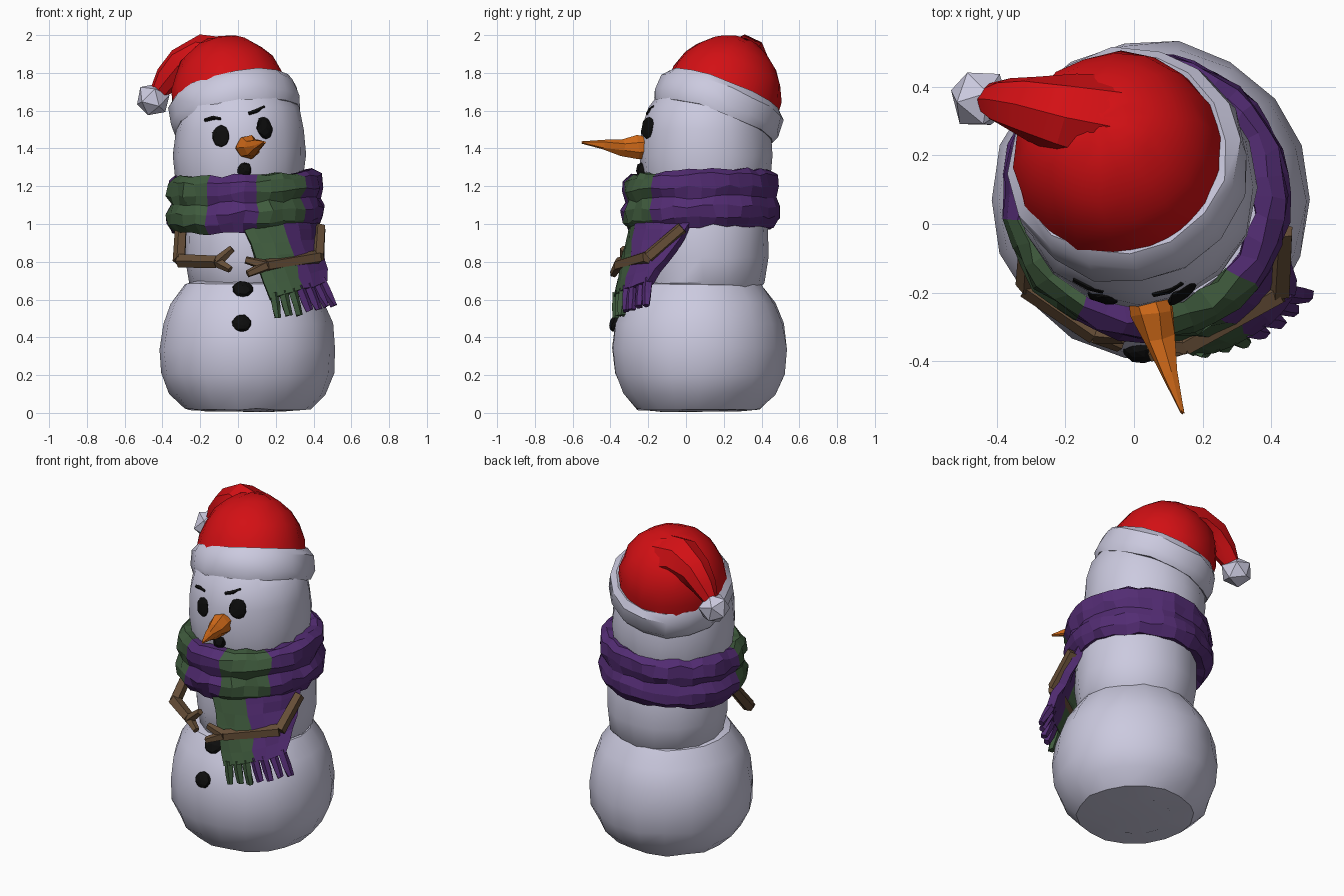
import bpy, bmesh, math, random
from mathutils import Vector, Matrix

if "Cube" in bpy.data.objects:
    bpy.data.objects.remove(bpy.data.objects["Cube"])

random.seed(4)


def material(name, rgb):
    m = bpy.data.materials.new(name)
    m.diffuse_color = (*rgb, 1)
    m.use_nodes = True
    m.node_tree.nodes["Principled BSDF"].inputs["Base Color"].default_value = m.diffuse_color
    return m


SNOW = material("snow_white", (0.60, 0.59, 0.74))
RED = material("hat_red", (0.65, 0.005, 0.007))
PURPLE = material("scarf_purple", (0.085, 0.025, 0.17))
GREEN = material("scarf_green", (0.05, 0.105, 0.047))
BROWN = material("wood_brown", (0.13, 0.075, 0.038))
ORANGE = material("carrot_orange", (0.66, 0.15, 0.01))
BLACK = material("coal_black", (0.004, 0.004, 0.004))


def finish(name, bm, mats, smooth=True):
    bmesh.ops.recalc_face_normals(bm, faces=bm.faces)
    me = bpy.data.meshes.new(name)
    bm.to_mesh(me)
    bm.free()
    ob = bpy.data.objects.new(name, me)
    bpy.context.collection.objects.link(ob)
    for m in mats:
        me.materials.append(m)
    if smooth:
        bpy.ops.object.select_all(action='DESELECT')
        ob.select_set(True)
        bpy.context.view_layer.objects.active = ob
        bpy.ops.object.shade_smooth_by_angle(angle=math.radians(32))
    return ob


def bridge(bm, rings, loop=False):
    n = len(rings[0])
    pairs = list(zip(rings, rings[1:])) + ([(rings[-1], rings[0])] if loop else [])
    for a, b in pairs:
        for i in range(n):
            j = (i + 1) % n
            bm.faces.new((a[i], a[j], b[j], b[i]))
    if not loop:
        bm.faces.new(rings[0])
        bm.faces.new(rings[-1])


def jitter(bm, amount):
    for v in bm.verts:
        v.co += Vector([random.uniform(-amount, amount) for _ in range(3)])


def lathe(bm, profile, matrix, sides, loop=False):
    rings = []
    for r, z in profile:
        rings.append([bm.verts.new(matrix @ Vector((r * math.cos(a), r * math.sin(a), z)))
                      for a in (2 * math.pi * i / sides for i in range(sides))])
    bridge(bm, rings, loop)


def turned(name, profile, matrix, mat, sides=16, loop=False, noise=0.006):
    bm = bmesh.new()
    lathe(bm, profile, matrix, sides, loop)
    jitter(bm, noise)
    return finish(name, bm, [mat])


def tube(name, pts, radii, mat, sides=6, noise=0.0, smooth=False):
    bm = bmesh.new()
    pts = [Vector(p) for p in pts]
    rings = []
    for i, p in enumerate(pts):
        t = (pts[min(i + 1, len(pts) - 1)] - pts[max(i - 1, 0)]).normalized()
        ref = Vector((0, 0, 1)) if abs(t.z) < 0.9 else Vector((0, 1, 0))
        u = t.cross(ref).normalized()
        w = t.cross(u)
        rings.append([bm.verts.new(p + radii[i] * (u * math.cos(a) + w * math.sin(a)))
                      for a in (2 * math.pi * k / sides for k in range(sides))])
    bridge(bm, rings)
    jitter(bm, noise)
    return finish(name, bm, [mat], smooth)


# Snow body: base, middle and head
base = turned("base_snowball",
              [(0.21, 0.01), (0.33, 0.02), (0.41, 0.10), (0.455, 0.21), (0.468, 0.34),
               (0.45, 0.47), (0.405, 0.58), (0.335, 0.68), (0.2, 0.72)],
              Matrix.Translation((0.05, 0.07, 0)), SNOW, 18)
middle = turned("middle_snowball",
                [(0.25, 0.6), (0.325, 0.69), (0.345, 0.82), (0.345, 0.98), (0.31, 1.12)],
                Matrix.Translation((0.065, 0.09, 0)), SNOW)
head = turned("head",
              [(0.29, 1.08), (0.335, 1.22), (0.35, 1.36), (0.34, 1.5), (0.31, 1.62),
               (0.24, 1.7), (0.1, 1.74)],
              Matrix.Translation((0.01, 0.105, 0)), SNOW)

# Hat: tilted brim and dome, drooping tail, pompom
tilt = Vector((-0.2, 0.36, 1)).to_track_quat('Z', 'Y').to_matrix().to_4x4()
turned("hat_brim", [(0.28, 0.07), (0.315, 0.088), (0.345, 0.05), (0.353, -0.04),
                    (0.335, -0.085), (0.29, -0.075)],
       Matrix.Translation((-0.02, 0.175, 1.62)) @ tilt, SNOW, 16, True, 0.008)
turned("hat_dome", [(0.31 * math.cos(a), 0.345 * math.sin(a))
                    for a in (math.radians(d) for d in (0, 15, 30, 45, 60, 75, 86))],
       Matrix.Translation((-0.04, 0.19, 1.66)) @ tilt, RED, 18)
tube("hat_tail", [(-0.08, 0.29, 1.84), (-0.20, 0.315, 1.875), (-0.30, 0.34, 1.84),
                  (-0.37, 0.355, 1.77), (-0.43, 0.36, 1.69)],
     [0.15, 0.125, 0.095, 0.07, 0.045], RED, 8, 0.006, True)


def ball(name, loc, scale, mat, normal=(0, 0, 1), subdiv=1, noise=0.0):
    bm = bmesh.new()
    rot = Vector(normal).to_track_quat('Z', 'Y').to_matrix().to_4x4()
    bmesh.ops.create_icosphere(bm, subdivisions=subdiv, radius=1,
                               matrix=Matrix.Translation(loc) @ rot @ Matrix.Diagonal((*scale, 1)))
    jitter(bm, noise)
    return finish(name, bm, [mat], False)


ball("pompom", (-0.45, 0.365, 1.66), (0.092, 0.092, 0.092), SNOW, (0.3, 0.2, 1), 1, 0.004)


# Coal pieces and brows are dropped onto the front of the snow surface
bpy.context.view_layer.update()


def on_front(ob, x, z):
    hit, loc, nor, _ = ob.ray_cast(Vector((x, -2, z)), Vector((0, 1, 0)))
    return loc, nor


for name, ob, x, z, scale in (
        ("left_eye", head, -0.09, 1.465, (0.048, 0.058, 0.014)),
        ("right_eye", head, 0.14, 1.51, (0.052, 0.06, 0.014)),
        ("mouth", head, 0.035, 1.285, (0.038, 0.042, 0.035)),
        ("upper_button", base, 0.025, 0.655, (0.055, 0.05, 0.03)),
        ("lower_button", base, 0.02, 0.475, (0.052, 0.048, 0.03))):
    loc, nor = on_front(ob, x, z)
    ball(name, loc, scale, BLACK, nor, 2, 0.003)

for name, pts in (("left_brow", [(-0.175, 1.55), (-0.13, 1.562), (-0.09, 1.557)]),
                  ("right_brow", [(0.055, 1.585), (0.1, 1.6), (0.14, 1.622)])):
    tube(name, [on_front(head, x, z)[0] for x, z in pts], [0.01, 0.012, 0.008], BLACK, 5)

# Carrot nose
tube("carrot_nose", [(0.045, -0.20, 1.405), (0.055, -0.26, 1.405), (0.075, -0.34, 1.405),
                     (0.105, -0.44, 1.42), (0.14, -0.55, 1.435)],
     [0.06, 0.062, 0.045, 0.028, 0.004], ORANGE, 7, 0.006)

# Scarf wrap: two stacked rolls, striped by direction around the neck
bm = bmesh.new()
lathe(bm, [(0.32, 0.15), (0.37, 0.155), (0.405, 0.125), (0.415, 0.06), (0.395, 0.01),
           (0.42, -0.04), (0.415, -0.10), (0.38, -0.145), (0.32, -0.13)],
      Matrix.Translation((0.035, 0.08, 1.115)), 36, True)
jitter(bm, 0.011)
for v in bm.verts:
    v.co.z += 0.05 * (v.co.x - 0.035) + 0.03 * (v.co.y - 0.08)
for f in bm.faces:
    c = f.calc_center_median()
    a = math.degrees(math.atan2(c.y - 0.08, c.x - 0.035)) % 360
    f.material_index = int(191 < a < 239 or 281 < a < 319)
finish("scarf_wrap", bm, [PURPLE, GREEN], False)


# Scarf hanging end: bowed strip, green half and purple half
def hang(u, v):
    k = u ** (1.5 - 0.5 * v)
    top = Vector((0.02, -0.26, 1.03)).lerp(Vector((0.40, 0.05, 1.03)), k)
    low = Vector((0.165, -0.37, 0.605)).lerp(Vector((0.465, -0.18, 0.69)), k)
    bow = math.sin(math.pi * k) * (0.12 - 0.08 * v)
    return top.lerp(low, v) + Vector((0.55, -0.83, 0)) * bow


bm = bmesh.new()
grid = [[bm.verts.new(hang(i / 6, j / 6)) for i in range(7)] for j in range(7)]
for j in range(6):
    for i in range(6):
        f = bm.faces.new((grid[j][i], grid[j + 1][i], grid[j + 1][i + 1], grid[j][i + 1]))
        f.material_index = int(i < 3)
jitter(bm, 0.008)
end = finish("scarf_end", bm, [PURPLE, GREEN], False)
thick = end.modifiers.new("thickness", 'SOLIDIFY')
thick.thickness = 0.045
thick.offset = 0

# Fringe
for i in range(7):
    p = hang((i + 0.5) / 7, 1)
    d = Vector((0.02 + 0.007 * i, -0.01, -0.105 - random.uniform(0, 0.015)))
    tube(f"fringe_{i + 1}", [p - d * 0.2, p + d * 0.5, p + d], [0.026, 0.025, 0.02],
         GREEN if i < 3 else PURPLE, 5, 0.004)

# Stick arms with a bent elbow and forked hand
for side, shoulder, elbow, hand, tips in (
        ("left", (-0.30, -0.02, 0.99), (-0.31, -0.18, 0.805), (-0.11, -0.32, 0.80),
         [(-0.03, -0.33, 0.87), (-0.04, -0.355, 0.76)]),
        ("right", (0.435, -0.02, 0.98), (0.425, -0.20, 0.825), (0.15, -0.355, 0.78),
         [(0.05, -0.385, 0.735), (0.04, -0.35, 0.81)])):
    tube(side + "_upper_arm", [shoulder, elbow], [0.033, 0.036], BROWN, 5)
    tube(side + "_forearm", [elbow, hand], [0.038, 0.034], BROWN, 5)
    for k, tip in enumerate(tips):
        tube(f"{side}_finger_{k + 1}", [hand, tip], [0.03, 0.02], BROWN, 5)
